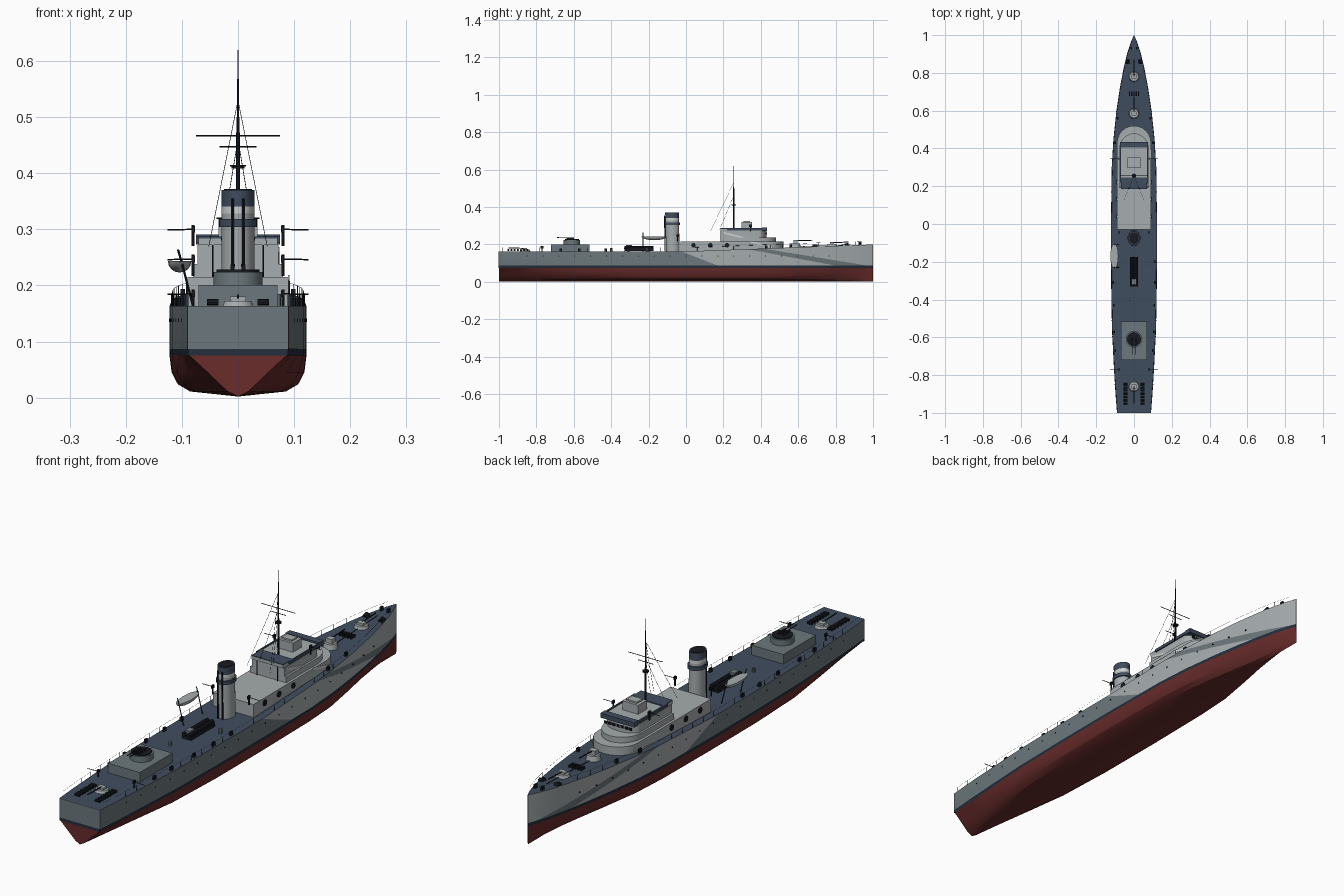
import bpy, bmesh, math
from mathutils import Vector, Matrix

cube = bpy.data.objects.get("Cube")
if cube:
    bpy.data.objects.remove(cube, do_unlink=True)


def material(name, rgb):
    m = bpy.data.materials.new(name)
    m.use_nodes = True
    lin = [(c / 255) ** 2.2 for c in rgb] + [1]
    m.diffuse_color = lin
    m.node_tree.nodes["Principled BSDF"].inputs["Base Color"].default_value = lin
    return m


RED = material("hull red", (104, 48, 47))
BOOT = material("waterline navy", (42, 50, 62))
MID = material("mid grey", (108, 119, 123))
LIGHT = material("light grey", (165, 171, 173))
DECK = material("deck blue grey", (66, 78, 95))
BLACK = material("fittings black", (30, 32, 38))
WHITE = material("pale grey", (205, 209, 209))


class Part:
    """Collects simple solids into one object of one colour."""

    def __init__(self, name, *mats):
        self.name, self.mats, self.bm = name, mats, bmesh.new()

    def box(self, x, y, z, sx, sy, sz, tilt=0):
        m = Matrix.Translation((x, y, z)) @ Matrix.Rotation(tilt, 4, 'X') @ Matrix.Diagonal((sx, sy, sz, 1))
        bmesh.ops.create_cube(self.bm, size=1, matrix=m)

    def rod(self, a, b, r, r2=None, sides=6, stretch=1):
        a, b = Vector(a), Vector(b)
        d = b - a
        m = Matrix.Translation((a + b) / 2)
        if stretch == 1:
            m = m @ d.to_track_quat('Z', 'Y').to_matrix().to_4x4()
        else:
            shear = Matrix.Identity(4)
            shear[1][2] = d.y / d.z
            m = m @ shear @ Matrix.Diagonal((1, stretch, 1, 1))
        bmesh.ops.create_cone(self.bm, cap_ends=True, segments=sides, radius1=r,
                              radius2=r if r2 is None else r2,
                              depth=d.z if stretch != 1 else d.length, matrix=m)

    def prism(self, half, z0, z1):
        ring = half + [(-x, y) for x, y in reversed(half) if x > 0]
        f = self.bm.faces.new([self.bm.verts.new((x, y, z0)) for x, y in ring])
        ext = bmesh.ops.extrude_face_region(self.bm, geom=[f])["geom"]
        bmesh.ops.translate(self.bm, vec=(0, 0, z1 - z0),
                            verts=[v for v in ext if isinstance(v, bmesh.types.BMVert)])

    def done(self, angle=35):
        bmesh.ops.recalc_face_normals(self.bm, faces=self.bm.faces)
        me = bpy.data.meshes.new(self.name)
        self.bm.to_mesh(me)
        self.bm.free()
        for m in self.mats:
            me.materials.append(m)
        ob = bpy.data.objects.new(self.name, me)
        bpy.context.collection.objects.link(ob)
        bpy.ops.object.select_all(action='DESELECT')
        ob.select_set(True)
        bpy.context.view_layer.objects.active = ob
        bpy.ops.object.shade_smooth_by_angle(angle=math.radians(angle))
        return ob


# Hull lines: station position and deck half width
LINES = [(-1, .09), (-.9, .098), (-.75, .107), (-.55, .117), (-.3, .121), (0, .122), (.3, .118),
         (.45, .109), (.6, .093), (.72, .075), (.82, .056), (.9, .037), (.96, .018), (1, .001)]


def width(y):
    for (y0, w0), (y1, w1) in zip(LINES, LINES[1:]):
        if y <= y1:
            return w0 + (w1 - w0) * (y - y0) / (y1 - y0)
    return 0


def sheer(y):
    return .163 + .037 * max(y, 0)


FULL = [(0, .002), (.7, .011), (.88, .024), (.97, .045), (1, .075), (1, .087)]
VEE = [(0, .002), (.2, .011), (.36, .028), (.6, .05), (.96, .075), (1, .087)]

# Hull: lofted sections, capped by the deck and transom
hull = Part("hull", RED, BOOT, MID, LIGHT, DECK)
bm, rings = hull.bm, []
for y, w in LINES:
    vee = min(1, max((-.45 - y) / .55, (y - .45) / .5, 0)) ** 1.3
    flare = 1 - .2 * max(0, y - .4)
    half = [((a[0] + (b[0] - a[0]) * vee) * w * flare, a[1]) for a, b in zip(FULL, VEE)]
    half.append((w, sheer(y)))
    ring = [(-x, z) for x, z in reversed(half[1:])] + half
    rings.append([bm.verts.new((x, y, z)) for x, z in ring])
for a, b in zip(rings, rings[1:]):
    for i in range(len(a)):
        j = (i + 1) % len(a)
        bm.faces.new((a[i], a[j], b[j], b[i]))
bm.faces.new(rings[0])
bm.faces.new(rings[-1])
bmesh.ops.recalc_face_normals(bm, faces=bm.faces)

# Painted camouflage: diagonal cuts, each a line through two (y, z) points
CUTS = [((-.03, .165), (.17, .087)), ((.45, .172), (.97, .087)), ((.42, .158), (.8, .087))]


def side_of(cut, y, z):
    (y0, z0), (y1, z1) = cut
    return (z - z0) * (y1 - y0) - (y - y0) * (z1 - z0)


for (y0, z0), (y1, z1) in CUTS:
    geom = [f for f in bm.faces if abs(f.normal.z) < .6 and f.calc_center_median().z > .088]
    geom += list({e for f in geom for e in f.edges}) + list({v for f in geom for v in f.verts})
    bmesh.ops.bisect_plane(bm, geom=geom, plane_co=(0, y0, z0), plane_no=(0, z0 - z1, y1 - y0))
for f in bm.faces:
    c = f.calc_center_median()
    if f.normal.z > .7 and c.z > .12:
        f.material_index = 4
    elif c.z < .075:
        f.material_index = 0
    elif c.z < .087:
        f.material_index = 1
    elif side_of(CUTS[0], c.y, c.z) < 0:
        f.material_index = 2
    else:
        stripe = side_of(CUTS[1], c.y, c.z) < 0 < side_of(CUTS[2], c.y, c.z)
        f.material_index = 2 if stripe else 3
# The transom is split at the waterline with a matching plate above
transom = Part("transom_plate", MID)
transom.box(0, -.9995, .125, .179, .004, .076)
transom.done()
boot = Part("transom_waterline", BOOT)
boot.box(0, -.9995, .081, .178, .004, .012)
boot.done()
hull.done(25)


def rounded(w, back, front, r):
    """Half outline with a rounded forward end."""
    arc = [(w * math.cos(t * math.pi / 12), front - r + r * math.sin(t * math.pi / 12)) for t in range(6)]
    return [(0, back), (w, back)] + arc + [(0, front)]


# Superstructure
p = Part("main_deckhouse", LIGHT)
p.prism(rounded(.09, -.03, .52, .09), .16, .215)
p.done()
p = Part("bridge", LIGHT)
p.prism(rounded(.08, .19, .48, .09), .215, .238)
p.prism(rounded(.072, .19, .43, .04), .238, .272)
p.box(0, .3, .278, .14, .23, .012)
p.box(0, .325, .3, .07, .055, .04)
p.box(0, .325, .322, .045, .035, .008)
p.done()
p = Part("bridge_canopy", DECK)
p.box(0, .42, .282, .15, .028, .018)
p.box(0, .215, .285, .14, .06, .005)
for s in (-1, 1):
    p.box(s * .072, .32, .282, .006, .2, .012)
p.done()
p = Part("bridge_windows", BLACK)
for i in range(-3, 4):
    p.box(i * .018, .43, .259, .012, .004, .01)
p.done()
p = Part("side_stripe", WHITE)
p.box(.0722, .275, .244, .003, .16, .009, -.25)
p.box(.0902, .405, .199, .003, .12, .009, -.25)
p.done()
p = Part("life_rafts", BLACK)
for s in (-1, 1):
    for y in (.04, .13, .22):
        p.rod((s * .088, y, .196), (s * .093, y, .196), .012, sides=12)
p.done()

# Funnel with bands
F0, F1 = Vector((0, -.07, .163)), Vector((0, -.075, .37))
for name, mat, lo, hi, r in (("funnel", LIGHT, 0, .8, .029), ("funnel_collar", DECK, .68, .75, .034),
                             ("funnel_band", WHITE, .8, .86, .029), ("funnel_cap", DECK, .86, 1, .029),
                             ("funnel_mouth", BLACK, 1, 1.01, .025)):
    p = Part(name, mat)
    p.rod(F0.lerp(F1, lo), F0.lerp(F1, hi), r, sides=24, stretch=1.25)
    p.done()
p = Part("steam_pipes", BLACK)
for s in (-1, 1):
    p.rod((s * .01, -.112, .165), (s * .01, -.114, .355), .003)
p.rod((-.038, -.075, .32), (.038, -.075, .32), .0015)
p.done()

# Mast, yards and rigging
p = Part("mast", BLACK)
p.rod((0, .255, .27), (0, .255, .5), .004, .003, 8)
p.rod((0, .255, .5), (0, .255, .62), .0025, .0008)
for z, w in ((.467, .075), (.447, .033), (.413, .014)):
    p.rod((-w, .255, z), (w, .255, z), .0014)
p.rod((0, .255, .408), (0, .255, .413), .012, sides=10)
for s in (-1, 1):
    p.rod((0, .255, .53), (s * .052, .13, .27), .0006)
    p.rod((0, .255, .46), (s * .03, .18, .28), .0006)
    p.rod((s * .045, .185, .215), (s * .045, .185, .272), .0015)
p.done()

# Aft deckhouse and gun platform
p = Part("aft_deckhouse", MID)
p.box(0, -.618, .18, .14, .205, .042)
p.rod((0, -.61, .2), (0, -.61, .224), .044, sides=20)
p.done()
p = Part("aft_gun", BLACK)
p.rod((0, -.61, .224), (0, -.61, .228), .038, sides=16)
for s in (-1, 1):
    p.box(s * .01, -.62, .231, .007, .04, .012)
    p.rod((s * .007, -.62, .235), (s * .007, -.69, .237), .002)
p.done()

# Round gun mounts on the open deck
p = Part("gun_mounts", LIGHT)
q = Part("gun_barrels", BLACK)
for y, h, d in ((.78, .018, 1), (.585, .035, 1), (-.86, .016, -1)):
    z = sheer(y)
    p.rod((0, y, z), (0, y, z + h * .6), .028, .024, 14)
    p.box(0, y, z + h * .8, .028, .022, h * .6)
    q.rod((0, y, z + h), (0, y + d * .09, z + h + .003), .0025)
p.done()
for s in (-1, 1):
    # Light guns at the deck edges
    for y, x, z in ((.345, .08, .3), (-.045, .08, .247), (-.77, .08, .185)):
        q.rod((s * x, y, z - .03), (s * x, y, z + .008), .003)
        q.rod((s * x, y, z), (s * (x + .046), y, z - .001), .0013)
        q.box(s * x, y, z, .006, .014, .012)
q.done()

# Deck fittings: mooring posts, depth charges, lockers and anchors
p = Part("deck_fittings", BLACK)
for s in (-1, 1):
    for i in range(7):
        p.rod((s * .035, -.95 + i * .017, .17), (s * .055, -.95 + i * .017, .17), .006, sides=8)
    p.rod((s * .035, .85, .193), (s * .035, .87, .199), .011, sides=8)
    for y in (-.67, -.57, -.43, -.31, -.2, .43, .56, .93):
        p.box(s * (width(y) - .012), y, sheer(y) + .007, .008, .014, .016)
for i in range(-2, 3):
    p.box(i * .012, .69, .193, .006, .025, .014)
p.rod((0, .6, .188), (0, .88, .199), .0015)
p.done()

# Torpedo mount
p = Part("torpedo_mount", BLACK)
p.box(0, -.25, .171, .04, .15, .014)
for s in (-1, 1):
    p.rod((s * .011, -.33, .183), (s * .011, -.175, .183), .008, sides=8)
p.done()
p = Part("deck_boxes", MID)
p.box(0, -.305, .184, .022, .03, .025)
p.rod((.07, -.21, .163), (.07, -.21, .185), .007, sides=8)
p.rod((-.02, -.4, .163), (-.02, -.4, .18), .006, sides=8)
p.done()

# Ship's boat on davits
p = Part("boat", LIGHT)
bmesh.ops.create_uvsphere(p.bm, u_segments=16, v_segments=8, radius=1, matrix=Matrix.Translation(
    (-.104, -.17, .243)) @ Matrix.Diagonal((.021, .068, .02, 1)))
bmesh.ops.bisect_plane(p.bm, geom=p.bm.verts[:] + p.bm.edges[:] + p.bm.faces[:], plane_co=(0, 0, .244),
                       plane_no=(0, 0, 1), clear_outer=True)
bmesh.ops.holes_fill(p.bm, edges=p.bm.edges[:])
p.done()
p = Part("davits", BLACK)
for y in (-.23, -.11):
    p.rod((-.08, y, .163), (-.1, y, .24), .002)
    p.rod((-.1, y, .24), (-.107, y, .264), .002)
p.done()

# Portholes and guard rails follow the hull edge
p = Part("portholes", BLACK)
q = Part("guard_rails", BLACK)
for s in (-1, 1):
    for i in range(20):
        y = -.85 + i * .085
        x = width(y)
        p.rod((s * (x - .003), y, .138), (s * (x + .001), y, .138), .003, sides=8)
    rail = [Vector((s * (width(y) - .003), y, sheer(y))) for y in [-.98 + i * .065 for i in range(31)]]
    for a, b in zip(rail, rail[1:]):
        q.rod(a, a + Vector((0, 0, .02)), .0005, sides=4)
        q.rod(a + Vector((0, 0, .02)), b + Vector((0, 0, .02)), .0004, sides=4)
p.done()
q.done()
